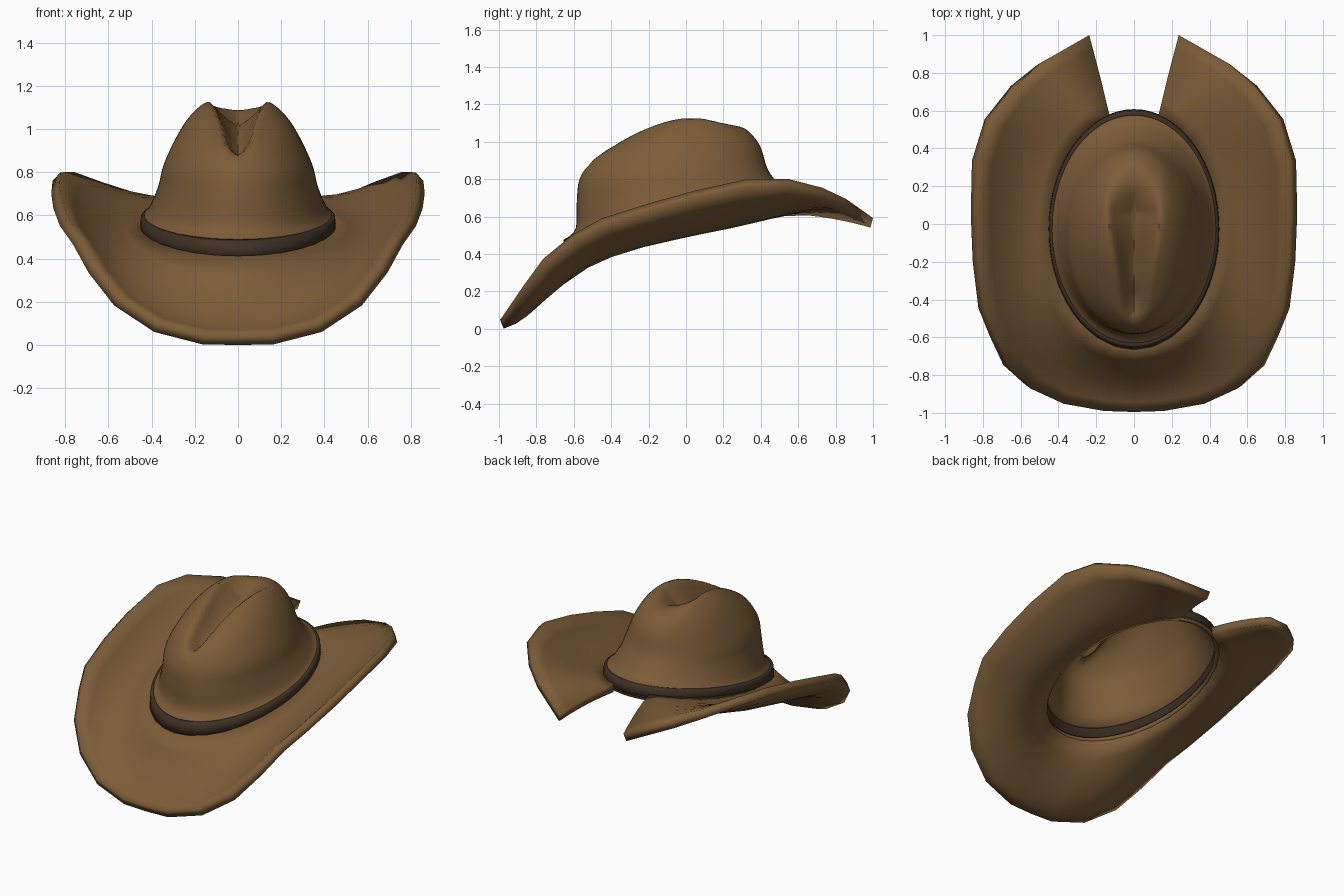
import bpy, bmesh
from math import sin, cos, pi, radians

if "Cube" in bpy.data.objects:
    bpy.data.objects.remove(bpy.data.objects["Cube"])

def material(name, col):
    m = bpy.data.materials.new(name)
    m.diffuse_color = (*col, 1)
    m.use_nodes = True
    m.node_tree.nodes["Principled BSDF"].inputs["Base Color"].default_value = m.diffuse_color
    return m

FELT = material("brown_felt", (0.2, 0.108, 0.04))
LEATHER = material("dark_leather", (0.05, 0.031, 0.018))

def ring(a, yf, yb, zf, zb, bulge=0, n=64):
    """Tilted oval: half width, front/back y, front/back z, extra height at the sides."""
    pts = []
    for i in range(n):
        t = 2 * pi * i / n
        k = (1 - cos(t)) / 2
        pts.append((a * sin(t), yf + (yb - yf) * k, zf + (zb - zf) * k + bulge * sin(t) ** 2))
    return pts

def loft(name, rows, mat, wrap=True, cap=False, thick=0, offset=0, angle=40):
    bm = bmesh.new()
    vs = [[bm.verts.new(p) for p in r] for r in rows]
    n = len(rows[0])
    for p, q in zip(vs, vs[1:]):
        for i in range(n if wrap else n - 1):
            k = (i + 1) % n
            bm.faces.new((p[i], p[k], q[k], q[i]))
    if cap:
        bm.faces.new(vs[-1])
    me = bpy.data.meshes.new(name)
    bm.to_mesh(me)
    bm.free()
    ob = bpy.data.objects.new(name, me)
    bpy.context.collection.objects.link(ob)
    me.materials.append(mat)
    s = ob.modifiers.new("thickness", 'SOLIDIFY')
    s.thickness, s.offset = thick, offset
    bpy.ops.object.select_all(action='DESELECT')
    ob.select_set(True)
    bpy.context.view_layer.objects.active = ob
    bpy.ops.object.shade_smooth_by_angle(angle=radians(angle))
    return ob

def spline(keys, steps):
    """Smooth interpolation through rows of parameters."""
    out = []
    for i in range(len(keys) - 1):
        p0, p1, p2, p3 = (keys[min(max(i + d, 0), len(keys) - 1)] for d in (-1, 0, 1, 2))
        for s in range(steps):
            t = s / steps
            out.append([b + 0.5 * t * (c - a + t * (2*a - 5*b + 4*c - d + t * (3*(b - c) + d - a)))
                        for a, b, c, d in zip(p0, p1, p2, p3)])
    return out + [list(keys[-1])]

def clamp(v):
    return min(max(v, 0), 1)

# Crown: flared base, stacked ovals, with a V-shaped teardrop crease pressed into the top
levels = [(.435, -.635, .58, .48, .71, 0), (.405, -.585, .53, .54, .73, 0),
          (.365, -.58, .475, .68, .79, 0), (.34, -.565, .43, .80, .86, .005),
          (.282, -.5, .395, .9, .97, .025), (.222, -.41, .345, .965, 1.04, .05),
          (.15, -.31, .28, 1.02, 1.09, .06), (.08, -.2, .2, 1.055, 1.115, .04),
          (.01, -.08, .1, 1.095, 1.12, .01)]

def crease(p):
    x, y, z = p
    back = clamp((.32 - y) / .12) * .035 + clamp((.2 - y) / .14) * .075
    depth = back * clamp((y + .58) / .2) * clamp((z - .84) / .1)
    w = .05 + .09 * clamp((y + .5) / .55)
    v = clamp(1 - abs(x) / w)
    return (x, y, z - depth * v * (1.6 - .6 * v))

loft("crown", [[crease(p) for p in ring(*k)] for k in spline(levels, 4)],
     FELT, cap=True, thick=.008, angle=60)

# Hat band: thin strap around the crown base with a narrow top lip
loft("hat_band", [ring(.45, -.66, .605, .4, .642), ring(.447, -.652, .597, .475, .705),
                  ring(.432, -.63, .575, .487, .715)], LEATHER, thick=.006, angle=80)

# Brim collar: narrow full ring that carries the brim
loft("brim_collar", [ring(.43, -.635, .58, .405, .645), ring(.455, -.66, .605, .395, .64)],
     FELT, thick=.025)

# Brim: outer edge of one half from front to notch, mirrored
edge = [(0, -.985, .026), (.16, -.98, .028), (.38, -.942, .085), (.56, -.862, .205),
        (.675, -.755, .355), (.745, -.6, .485), (.805, -.45, .57), (.835, -.2, .65),
        (.845, .05, .72), (.84, .33, .78), (.775, .55, .78), (.64, .73, .73),
        (.5, .85, .67), (.243, .993, .567)]

def brim_row(s):
    half = []
    for i, o in enumerate(edge):
        f = i / 13
        t = radians(163) * f
        k = (1 - cos(t)) / 2
        inner = (.445 * sin(t), -.655 + 1.26 * k, .40 + .245 * k)
        p = [a + (b - a) * s for a, b in zip(inner, o)]
        sag = -.072 * clamp((1 - f) / .3) + .035 * clamp(1 - abs(f - .9) / .15)
        p[2] += sag * 4 * s * (1 - s)
        half.append(tuple(p))
    return [(-x, y, z) for x, y, z in half[:0:-1]] + half

loft("brim", [brim_row(j / 6) for j in range(7)], FELT, wrap=False, thick=.054, angle=120)
